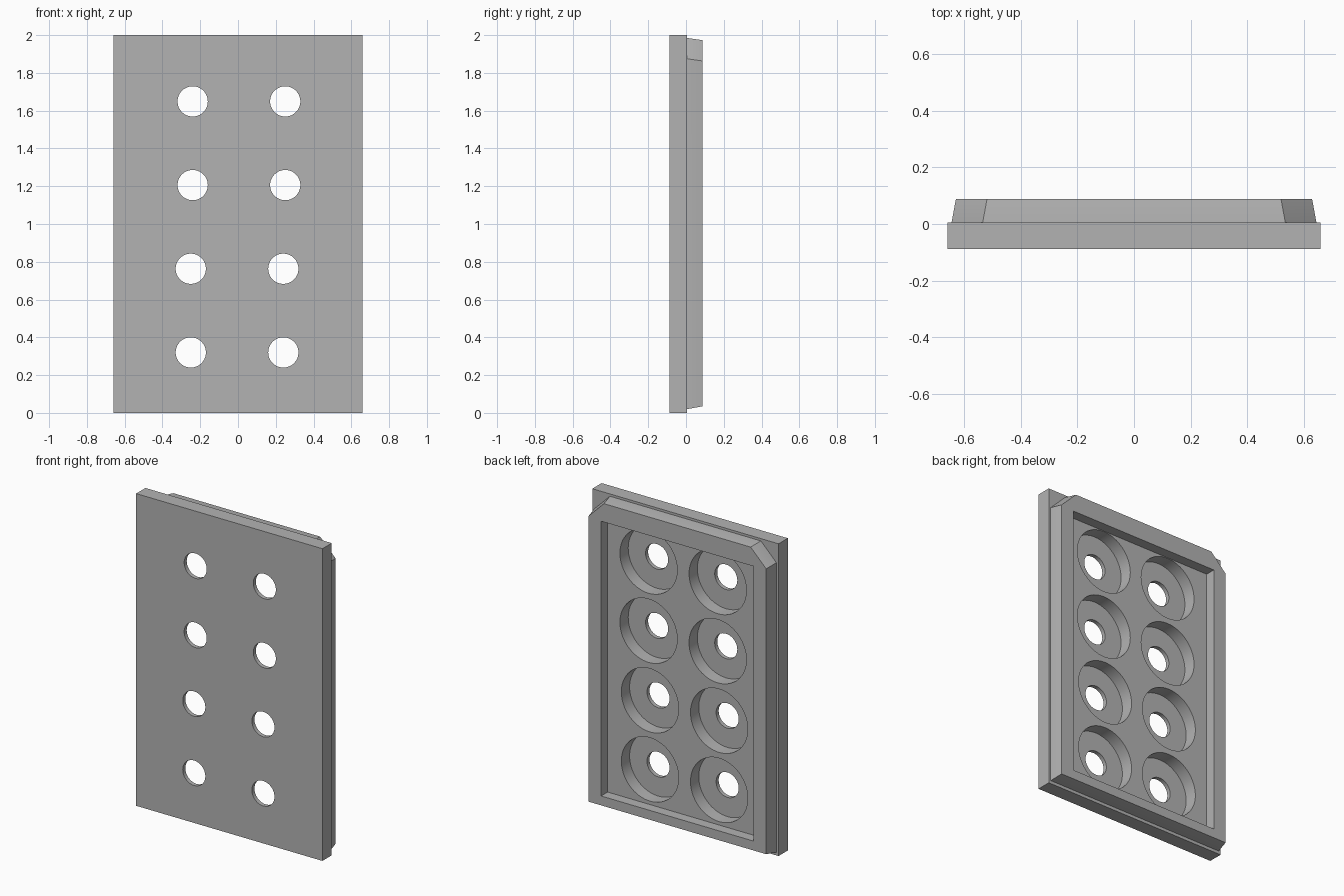
import bpy, bmesh, math
from mathutils import Matrix

cube = bpy.data.objects.get("Cube")
if cube:
    bpy.data.objects.remove(cube, do_unlink=True)

BACK = 0.088     # rear of rim; the front is at -BACK
STEP = 0.006     # where the rim meets the plate
FLOOR = 0.022    # pocket floor
SEAT = -0.062    # counterbore floor

grey = bpy.data.materials.new("plain_grey")
grey.use_nodes = True
colour = (0.45, 0.45, 0.45, 1)
grey.diffuse_color = colour
grey.node_tree.nodes["Principled BSDF"].inputs["Base Color"].default_value = colour


def make(name, bm):
    bmesh.ops.recalc_face_normals(bm, faces=bm.faces)
    mesh = bpy.data.meshes.new(name)
    bm.to_mesh(mesh)
    bm.free()
    mesh.materials.append(grey)
    obj = bpy.data.objects.new(name, mesh)
    bpy.context.collection.objects.link(obj)
    return obj


def box(name, x, y0, y1, z0, z1):
    bm = bmesh.new()
    size = Matrix.Diagonal((2 * x, y1 - y0, z1 - z0, 1))
    place = Matrix.Translation((0, (y0 + y1) / 2, (z0 + z1) / 2))
    bmesh.ops.create_cube(bm, size=1, matrix=place @ size)
    return make(name, bm)


def loft(name, sections):
    """Join (y, half width, bottom, top) outlines with cut top corners."""
    bm = bmesh.new()
    rings = []
    for y, x, z0, z1 in sections:
        c = 0.11
        outline = [(-x, z0), (x, z0), (x, z1 - c), (x - c, z1), (c - x, z1), (-x, z1 - c)]
        rings.append([bm.verts.new((px, y, pz)) for px, pz in outline])
    for a, b in zip(rings, rings[1:]):
        for i in range(len(a)):
            j = (i + 1) % len(a)
            bm.faces.new((a[i], a[j], b[j], b[i]))
    bm.faces.new(rings[0])
    bm.faces.new(rings[-1])
    return make(name, bm)


def drills(name, radius, y0, y1):
    """Eight cylinders along y; the upper rows sit slightly to the side."""
    bm = bmesh.new()
    for row in range(4):
        shift = 0.005 if row > 1 else -0.005
        for side in (-1, 1):
            place = Matrix.Translation((side * 0.245 + shift, (y0 + y1) / 2, 0.32 + row * 0.443))
            bmesh.ops.create_cone(bm, cap_ends=True, segments=64, radius1=radius, radius2=radius,
                                  depth=y1 - y0, matrix=place @ Matrix.Rotation(math.pi / 2, 4, "X"))
    return make(name, bm)


def combine(target, tool, operation):
    mod = target.modifiers.new(tool.name, "BOOLEAN")
    mod.operation = operation
    mod.solver = "EXACT"
    mod.object = tool
    bpy.context.view_layer.objects.active = target
    bpy.ops.object.modifier_apply(modifier=mod.name)
    bpy.data.objects.remove(tool, do_unlink=True)


# Front plate with the tapered rear rim
panel = box("panel", 0.66, -BACK, STEP, 0, 2)
rim = loft("rim", [(-0.03, 0.645, 0.02, 1.985), (STEP, 0.645, 0.02, 1.985), (BACK, 0.63, 0.035, 1.973)])
combine(panel, rim, "UNION")

# Rear pocket, counterbores and through holes
combine(panel, box("pocket", 0.54, FLOOR, 0.2, 0.095, 1.855), "DIFFERENCE")
combine(panel, drills("counterbores", 0.203, SEAT, 0.15), "DIFFERENCE")
combine(panel, drills("holes", 0.08, -0.2, 0.2), "DIFFERENCE")

bpy.ops.object.select_all(action="DESELECT")
panel.select_set(True)
bpy.context.view_layer.objects.active = panel
bpy.ops.object.shade_smooth_by_angle(angle=math.radians(30))
